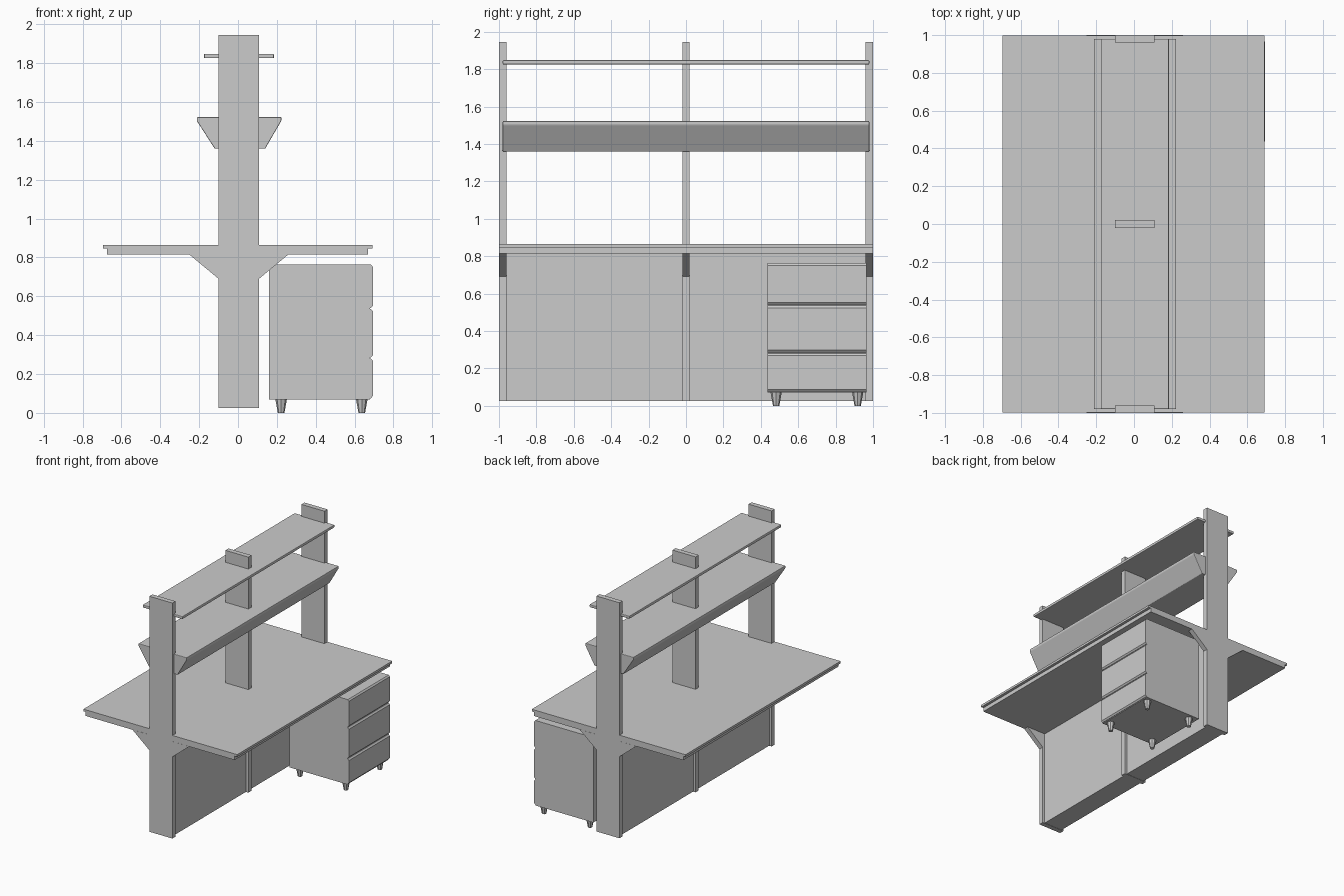
import bpy, bmesh

if "Cube" in bpy.data.objects:
    bpy.data.objects.remove(bpy.data.objects["Cube"])


def prism(name, pts, y0, y1, bevel=0):
    """Extrude an x-z outline along y."""
    bm = bmesh.new()
    face = bm.faces.new([bm.verts.new((x, y0, z)) for x, z in pts])
    ext = bmesh.ops.extrude_face_region(bm, geom=[face])
    moved = [v for v in ext["geom"] if isinstance(v, bmesh.types.BMVert)]
    bmesh.ops.translate(bm, verts=moved, vec=(0, y1 - y0, 0))
    bmesh.ops.recalc_face_normals(bm, faces=bm.faces)
    me = bpy.data.meshes.new(name)
    bm.to_mesh(me)
    bm.free()
    ob = bpy.data.objects.new(name, me)
    bpy.context.collection.objects.link(ob)
    if bevel:
        mod = ob.modifiers.new("edge", "BEVEL")
        mod.width = bevel
        mod.segments = 2
    return ob


def box(name, x0, x1, y0, y1, z0, z1, bevel=0):
    return prism(name, [(x0, z0), (x1, z0), (x1, z1), (x0, z1)], y0, y1, bevel)


# Upright posts with sloped brackets under the desktop
post = [(-0.10, 0.025), (0.108, 0.025), (0.108, 0.69), (0.26, 0.816),
        (0.108, 0.816), (0.108, 1.945), (-0.10, 1.945), (-0.10, 0.816),
        (-0.252, 0.816), (-0.10, 0.69)]
for i, y in enumerate((-0.98, 0, 0.98)):
    prism(f"post_{i + 1}", post, y - 0.02, y + 0.02)

# Central base between the posts
for i, y in enumerate((-0.965, 0.015)):
    box(f"base_panel_{i + 1}", -0.08, 0.088, y, y + 0.95, 0.027, 0.816)

# Two-tier desktop
box("desktop", -0.695, 0.692, -0.999, 0.999, 0.847, 0.865)
box("desktop_underlay", -0.675, 0.67, -0.999, 0.999, 0.815, 0.847)

# Upper shelf and deep tapered lower shelf
box("upper_shelf", -0.175, 0.185, -0.98, 0.98, 1.825, 1.848, 0.005)
prism("lower_shelf", [(-0.12, 1.36), (0.14, 1.36), (0.223, 1.503), (0.223, 1.522),
                      (-0.212, 1.522), (-0.212, 1.503)], -0.98, 0.98, 0.004)

# Drawer cabinet and drawer fronts with slanted grip edges
box("cabinet_body", 0.16, 0.68, 0.437, 0.965, 0.07, 0.763)
for i, (z0, z1) in enumerate(((0.075, 0.28), (0.285, 0.535), (0.54, 0.763))):
    prism(f"drawer_front_{i + 1}",
          [(0.678, z0), (0.684, z0), (0.694, z0 + 0.012), (0.694, z1 - 0.012),
           (0.684, z1), (0.678, z1)], 0.437, 0.965)

# Tapered cabinet feet
for x in (0.222, 0.637):
    for y in (0.482, 0.918):
        bpy.ops.mesh.primitive_cone_add(vertices=8, radius1=0.017, radius2=0.03,
                                        depth=0.072, location=(x, y, 0.036))
        bpy.context.object.name = "cabinet_foot"
